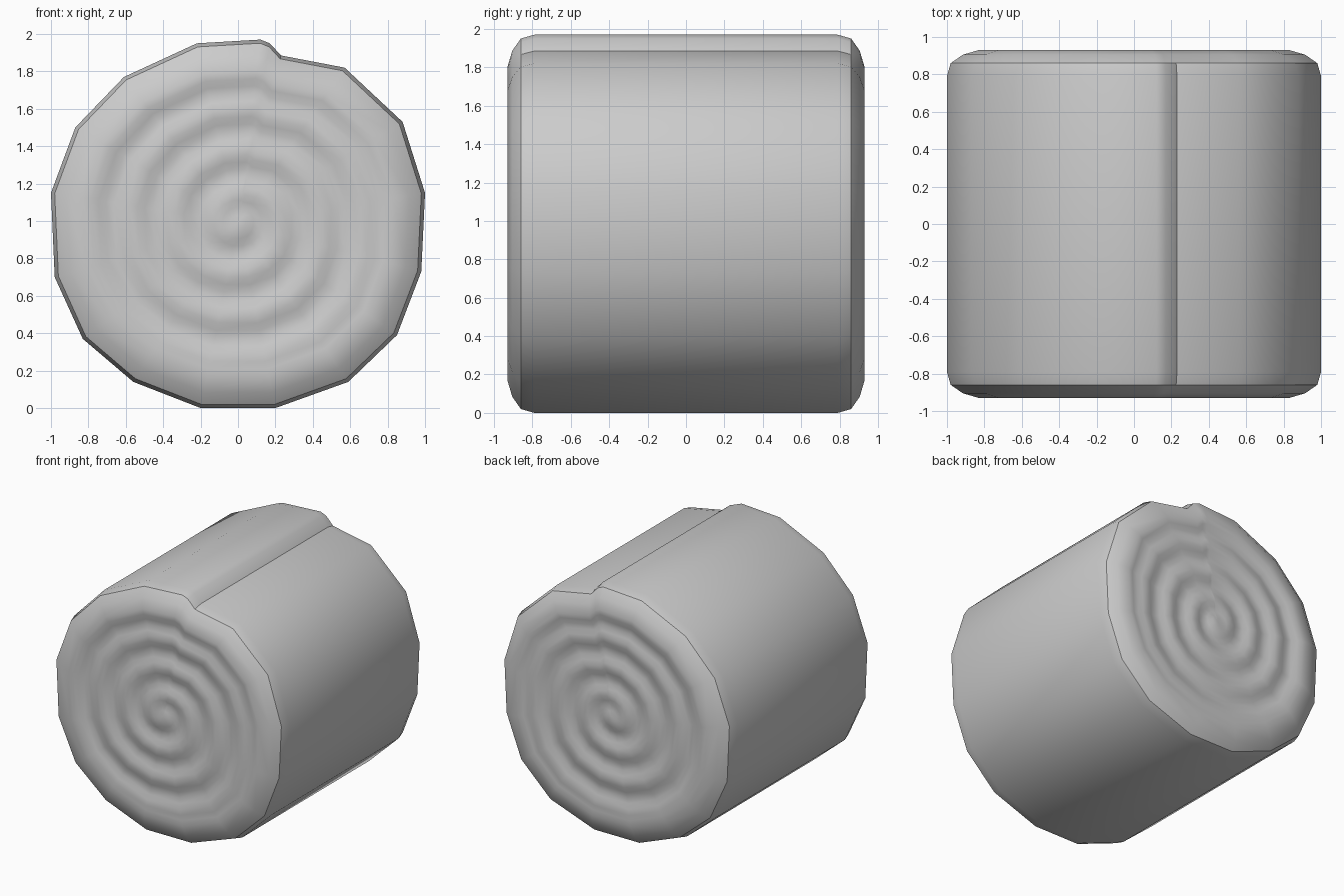
import bpy, bmesh, math

if "Cube" in bpy.data.objects:
    bpy.data.objects.remove(bpy.data.objects["Cube"])

# rolled outline in the xz plane, with the loose end of the outer layer on top
outline = [(0.12, 1.97), (-0.22, 1.95), (-0.61, 1.77), (-0.87, 1.5), (-1.0, 1.15),
           (-0.98, 0.7), (-0.83, 0.37), (-0.56, 0.14), (-0.2, 0.01), (0.2, 0.01),
           (0.59, 0.14), (0.85, 0.39), (0.98, 0.73), (1.0, 1.15), (0.88, 1.53),
           (0.57, 1.82), (0.23, 1.885), (0.17, 1.95)]
zmin = 0.01
CZ, PITCH = 0.99, 0.23
pts = [(x, z - zmin * (z < 0.05) - CZ) for x, z in outline]
start = math.atan2(pts[0][1], pts[0][0])


def cap_y(x, z, s):
    """End face depth: a shallow spiral groove winding in from the loose end."""
    a = (math.atan2(z, x) - start) % (2 * math.pi)
    wave = 0.5 + 0.5 * math.cos(2 * math.pi * (s - 0.74) / PITCH + a)
    fade = min(1, (0.83 - s) / 0.12) * min(1, s / 0.12)
    return 0.93 - 0.025 * wave * max(0, fade)


bm = bmesh.new()


def ring(scale, y_func):
    return [bm.verts.new((x * scale, y_func(x * scale, z * scale), z * scale + CZ))
            for x, z in pts]


def bridge(r1, r2):
    n = len(r1)
    for i in range(n):
        j = (i + 1) % n
        bm.faces.new((r1[i], r1[j], r2[j], r2[i]))


# rounded shoulders and spiral end faces, one per side
STEPS = 20
barrel = []
for side in (-1, 1):
    prev = ring(1.0, lambda x, z: side * 0.79)
    barrel.append(prev)
    for s, y in ((0.98, 0.86), (0.915, 0.905), (0.83, 0.93)):
        cur = ring(s, lambda x, z: side * y)
        bridge(prev, cur)
        prev = cur
    for k in range(1, STEPS):
        s = 0.83 * (1 - k / STEPS)
        cur = ring(s, lambda x, z: side * cap_y(x, z, s))
        bridge(prev, cur)
        prev = cur
    centre = bm.verts.new((0, side * 0.93, CZ))
    for i in range(len(prev)):
        bm.faces.new((prev[i], prev[(i + 1) % len(prev)], centre))

# barrel surface
bridge(*barrel)
bmesh.ops.recalc_face_normals(bm, faces=bm.faces)

mesh = bpy.data.meshes.new("round_bale")
bm.to_mesh(mesh)
bm.free()
bale = bpy.data.objects.new("round_bale", mesh)
bpy.context.collection.objects.link(bale)
bpy.context.view_layer.objects.active = bale
bale.select_set(True)
bpy.ops.object.shade_smooth_by_angle(angle=math.radians(35))
